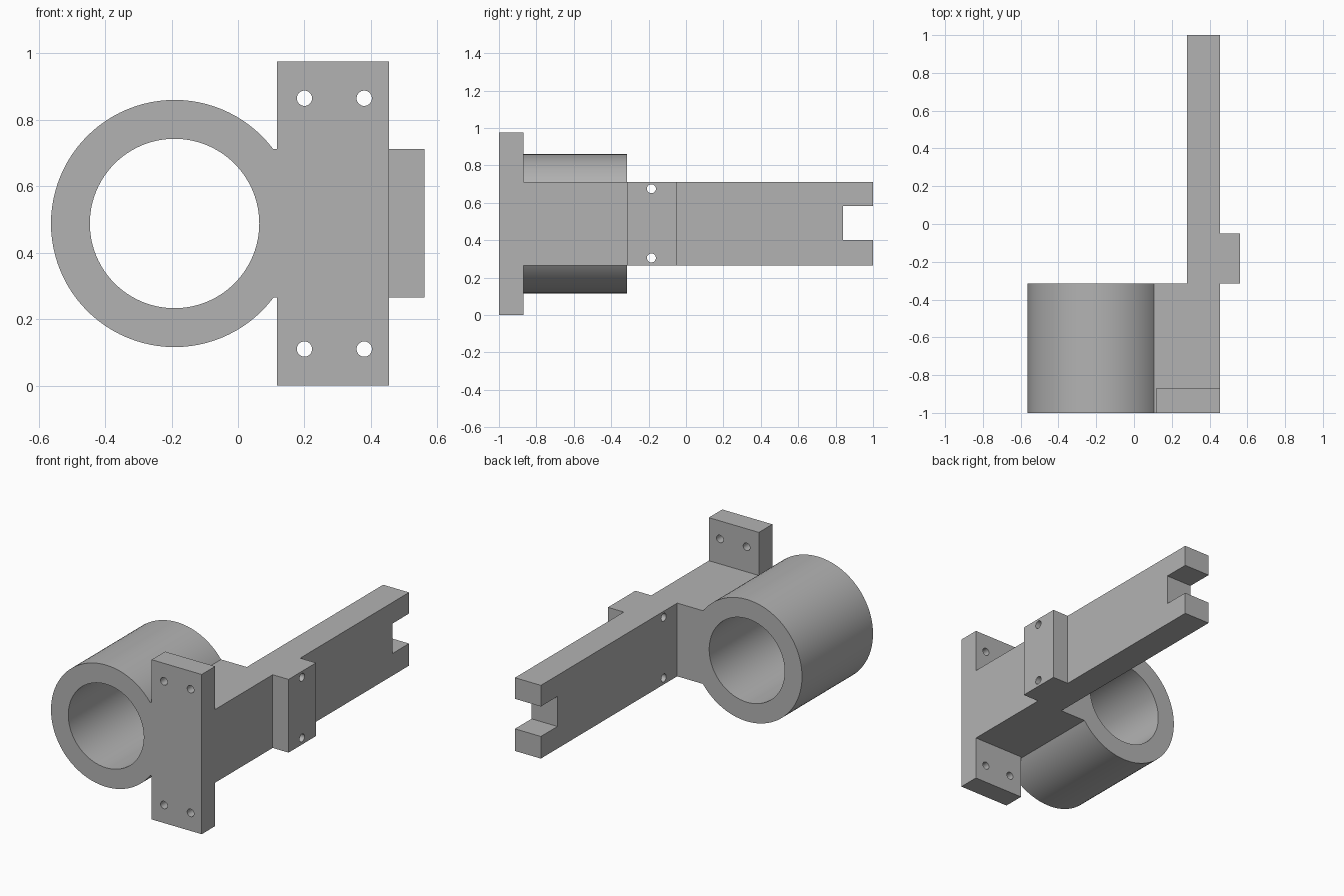
import bpy, bmesh, math
from mathutils import Matrix

old = bpy.data.objects.get("Cube")
if old:
    bpy.data.objects.remove(old, do_unlink=True)

grey = bpy.data.materials.new("plain grey")
grey.use_nodes = True
colour = (0.45, 0.45, 0.45, 1)
grey.diffuse_color = colour
grey.node_tree.nodes["Principled BSDF"].inputs["Base Color"].default_value = colour


def finish(name, bm):
    bmesh.ops.recalc_face_normals(bm, faces=bm.faces)
    mesh = bpy.data.meshes.new(name)
    bm.to_mesh(mesh)
    bm.free()
    mesh.materials.append(grey)
    ob = bpy.data.objects.new(name, mesh)
    bpy.context.collection.objects.link(ob)
    return ob


def prism(name, outline, low, high):
    """Extrude an xy outline from z=low to z=high."""
    bm = bmesh.new()
    face = bm.faces.new([bm.verts.new((x, y, low)) for x, y in outline])
    ext = bmesh.ops.extrude_face_region(bm, geom=[face])
    verts = [v for v in ext["geom"] if isinstance(v, bmesh.types.BMVert)]
    bmesh.ops.translate(bm, verts=verts, vec=(0, 0, high - low))
    return finish(name, bm)


def box(name, x0, x1, y0, y1, z0, z1):
    return prism(name, [(x0, y0), (x1, y0), (x1, y1), (x0, y1)], z0, z1)


def cylinder(name, radius, depth, centre, axis, sides):
    turn = Matrix.Rotation(math.pi / 2, 4, "X" if axis == "y" else "Y")
    bm = bmesh.new()
    bmesh.ops.create_cone(bm, cap_ends=True, segments=sides, radius1=radius,
                          radius2=radius, depth=depth,
                          matrix=Matrix.Translation(centre) @ turn)
    return finish(name, bm)


def combine(target, other, operation):
    """Apply one boolean to the target and remove the other object."""
    mod = target.modifiers.new(operation, "BOOLEAN")
    mod.operation, mod.solver, mod.object = operation, "EXACT", other
    bpy.context.view_layer.objects.active = target
    bpy.ops.object.modifier_apply(modifier=mod.name)
    bpy.data.objects.remove(other, do_unlink=True)


FRONT, STEP, PAD_END, BACK = -1, -0.315, -0.05, 1
INNER, OUTER, PAD = 0.28, 0.455, 0.562
MID = 0.488

# Thick root, long arm and side pad in a single outline
bracket = prism("clamp_bracket", [
    (0.107, FRONT), (OUTER, FRONT), (OUTER, STEP), (PAD, STEP),
    (PAD, PAD_END), (OUTER, PAD_END), (OUTER, BACK), (INNER, BACK),
    (INNER, STEP), (0.107, STEP)], 0.265, 0.712)

# Front mounting plate
combine(bracket, box("plate", 0.117, OUTER, FRONT, -0.87, 0, 0.975), "UNION")

# Round sleeve and its bore
depth, y_mid = STEP - FRONT, (STEP + FRONT) / 2
combine(bracket, cylinder("sleeve", 0.372, depth, (-0.191, y_mid, MID), "y", 96), "UNION")
combine(bracket, cylinder("bore", 0.255, depth + 0.2, (-0.191, y_mid, MID), "y", 96), "DIFFERENCE")

# Notch at the arm tip
combine(bracket, box("notch", 0.2, 0.6, 0.84, 1.1, 0.4, 0.583), "DIFFERENCE")

# Screw holes through the plate, then through the pad and arm
for z in (0.11, 0.865):
    for x in (0.2, 0.38):
        combine(bracket, cylinder("hole", 0.023, 0.3, (x, -0.95, z), "y", 32), "DIFFERENCE")
for z in (0.305, 0.675):
    combine(bracket, cylinder("hole", 0.024, 0.6, (0.42, -0.185, z), "x", 32), "DIFFERENCE")

bpy.ops.object.select_all(action="DESELECT")
bracket.select_set(True)
bpy.context.view_layer.objects.active = bracket
bpy.ops.object.shade_smooth_by_angle(angle=math.radians(30))
